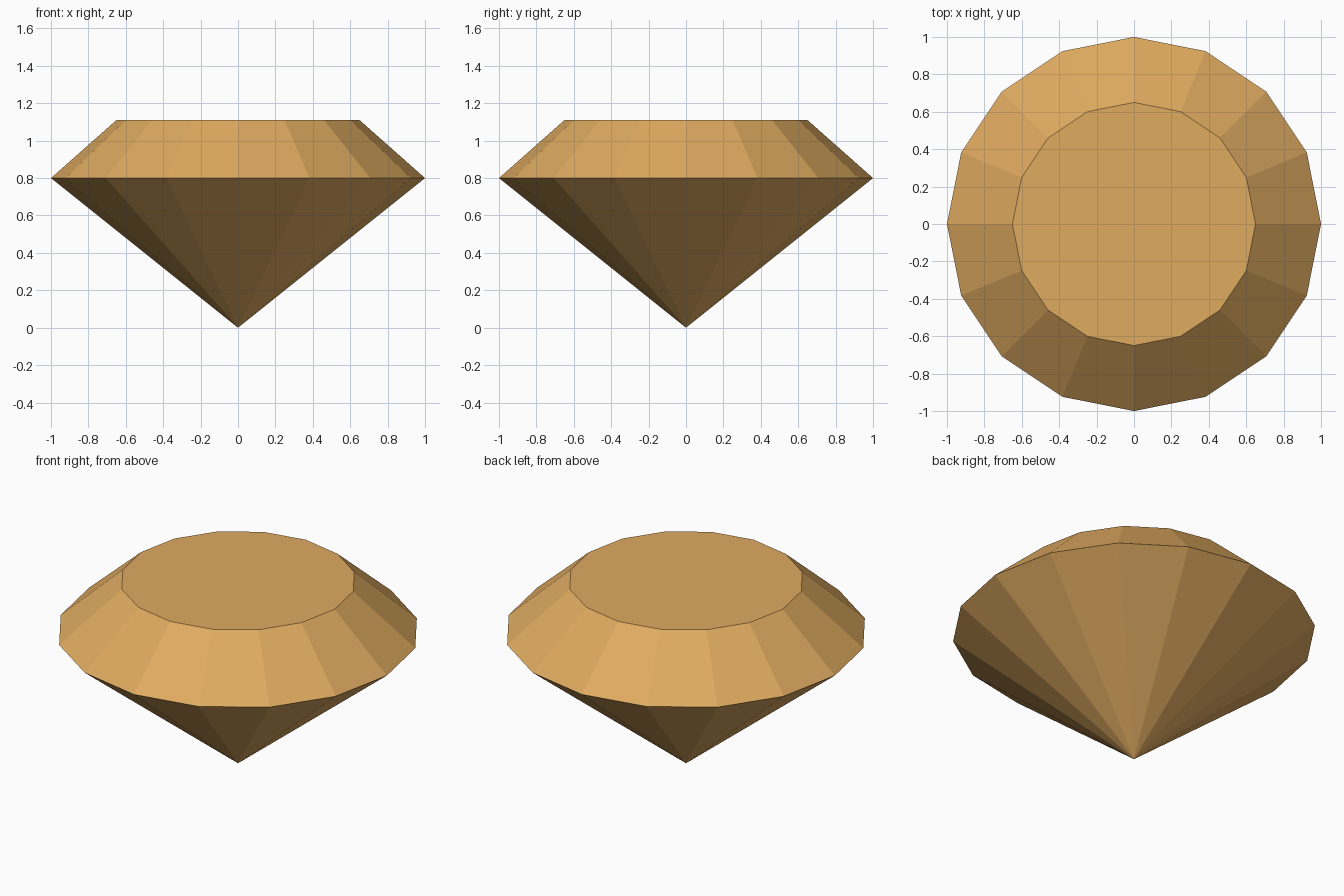
import bpy
import bmesh
from math import cos, sin, tau

cube = bpy.data.objects.get("Cube")
if cube:
    bpy.data.objects.remove(cube, do_unlink=True)

SIDES = 16
GIRDLE_RADIUS, GIRDLE_Z = 1.0, 0.8
TABLE_RADIUS, TABLE_Z = 0.65, 1.11

# Amber material
amber = bpy.data.materials.new("amber")
amber.use_nodes = True
colour = (0.74, 0.405, 0.118, 1)
amber.diffuse_color = colour
amber.node_tree.nodes["Principled BSDF"].inputs["Base Color"].default_value = colour

bm = bmesh.new()


def ring(radius, z):
    return [bm.verts.new((radius * cos(tau * i / SIDES), radius * sin(tau * i / SIDES), z))
            for i in range(SIDES)]


girdle = ring(GIRDLE_RADIUS, GIRDLE_Z)
table = ring(TABLE_RADIUS, TABLE_Z)
point = bm.verts.new((0, 0, 0))

# Flat table, sloping crown facets and pointed pavilion facets
bm.faces.new(table)
for i in range(SIDES):
    j = (i + 1) % SIDES
    bm.faces.new((girdle[i], girdle[j], table[j], table[i]))
    bm.faces.new((point, girdle[j], girdle[i]))

bmesh.ops.recalc_face_normals(bm, faces=bm.faces)
mesh = bpy.data.meshes.new("gemstone")
bm.to_mesh(mesh)
bm.free()
mesh.materials.append(amber)
gemstone = bpy.data.objects.new("gemstone", mesh)
bpy.context.collection.objects.link(gemstone)
